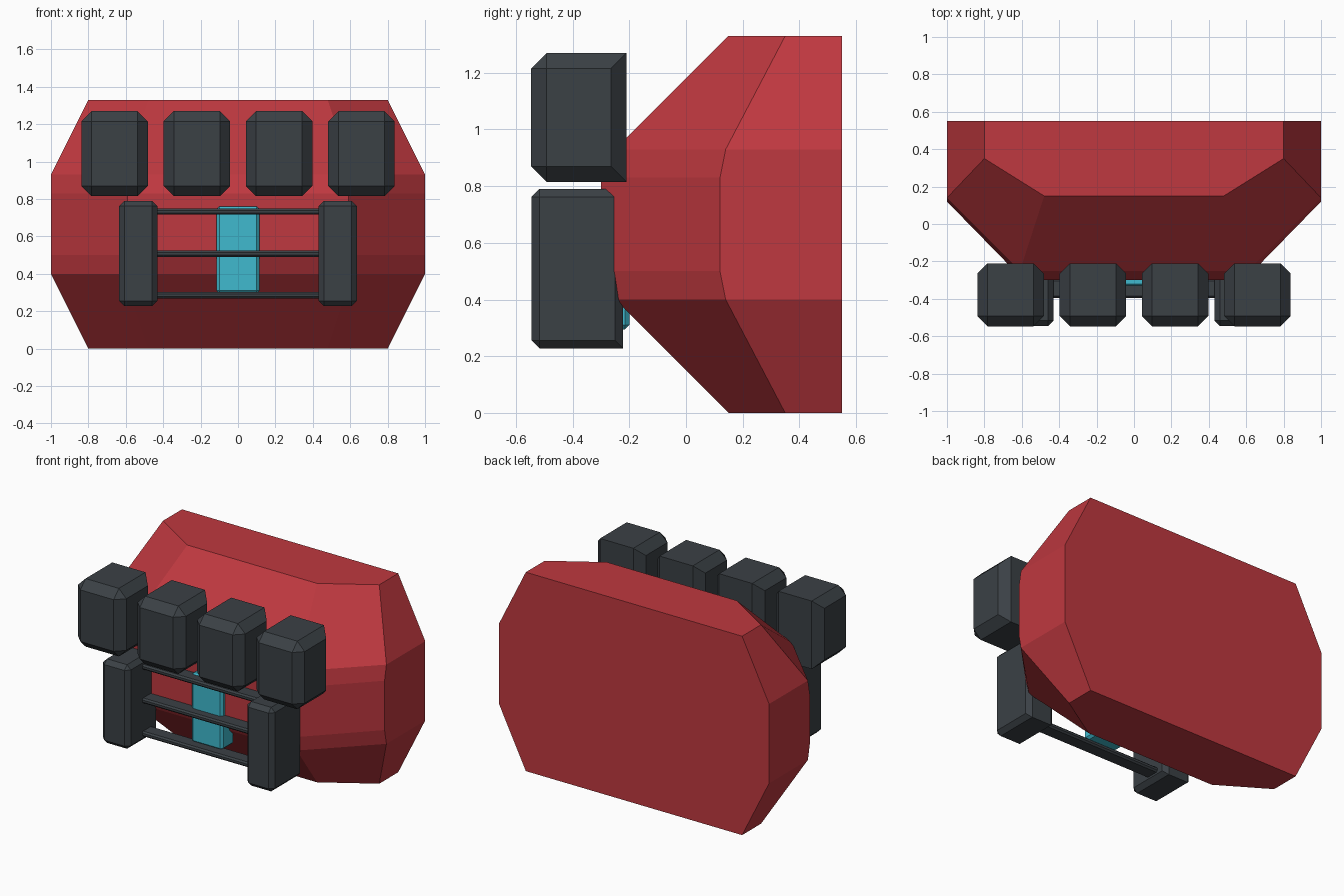
import bpy
import bmesh

old = bpy.data.objects.get("Cube")
if old:
    bpy.data.objects.remove(old, do_unlink=True)


def material(name, rgb):
    m = bpy.data.materials.new(name)
    m.use_nodes = True
    color = (*rgb, 1)
    m.diffuse_color = color
    m.node_tree.nodes["Principled BSDF"].inputs["Base Color"].default_value = color
    return m


RED = material("red shell", (0.52, 0.04, 0.05))
DARK = material("dark grey", (0.043, 0.052, 0.06))
CYAN = material("cyan", (0.05, 0.49, 0.62))


def finish(bm, name, mat):
    bmesh.ops.recalc_face_normals(bm, faces=bm.faces)
    mesh = bpy.data.meshes.new(name)
    bm.to_mesh(mesh)
    bm.free()
    mesh.materials.append(mat)
    obj = bpy.data.objects.new(name, mesh)
    bpy.context.collection.objects.link(obj)
    return obj


def box(name, mat, low, high, bevel, square_back=False):
    """Chamfered box; square_back keeps the rear top and bottom edges sharp."""
    bm = bmesh.new()
    bmesh.ops.create_cube(bm, size=1)
    for v in bm.verts:
        v.co = [a + (b - a) * (c + 0.5) for a, b, c in zip(low, high, v.co)]

    def rear_level(e):
        a, b = (v.co for v in e.verts)
        return min(a.y, b.y) > high[1] - 0.001 and abs(a.z - b.z) < 0.001

    edges = [e for e in bm.edges if not (square_back and rear_level(e))]
    bmesh.ops.bevel(bm, geom=edges, offset=bevel, segments=1,
                    profile=0.5, affect='EDGES')
    return finish(bm, name, mat)


# Faceted shell: stacked outlines of (z, side x, side y, front x, front y)
BACK = 0.55
levels = [
    (0.0, 0.8, 0.35, 0.48, 0.15),
    (0.4, 1.0, 0.14, 0.61, -0.25),
    (0.5, 1.0, 0.12, 0.59, -0.3),
    (0.83, 1.0, 0.12, 0.59, -0.3),
    (0.93, 1.0, 0.14, 0.61, -0.25),
    (1.33, 0.8, 0.35, 0.48, 0.15),
]
bm = bmesh.new()
rings = []
for z, sx, sy, fx, fy in levels:
    half = [(sx, BACK), (sx, sy), (fx, fy)]
    outline = half + [(-x, y) for x, y in reversed(half)]
    rings.append([bm.verts.new((x, y, z)) for x, y in outline])
for a, b in zip(rings, rings[1:]):
    for i in range(len(a)):
        j = (i + 1) % len(a)
        if i < len(a) - 1:
            bm.faces.new((a[i], a[j], b[j], b[i]))
bm.faces.new(rings[0])
bm.faces.new(rings[-1])
# Single flat rear panel
bm.faces.new([r[0] for r in rings] + [r[-1] for r in reversed(rings)])
finish(bm, "shell", RED)

# Row of four knuckle blocks
for i in range(4):
    x = (i - 1.5) * 0.44
    box(f"knuckle_block_{i + 1}", DARK, (x - 0.178, -0.547, 0.815),
        (x + 0.178, -0.21, 1.27), 0.055, True)

# Side posts
for side, name in ((1, "left"), (-1, "right")):
    x = side * 0.533
    box(f"{name}_post", DARK, (x - 0.102, -0.545, 0.228),
        (x + 0.102, -0.223, 0.79), 0.028, True)

# Cross bars between the posts
for i, z in enumerate((0.286, 0.508, 0.733)):
    box(f"cross_bar_{i + 1}", DARK, (-0.46, -0.395, z - 0.017),
        (0.46, -0.295, z + 0.017), 0.01)

# Glowing centre strip
box("centre_strip", CYAN, (-0.115, -0.335, 0.295), (0.115, -0.2, 0.76), 0.015)
